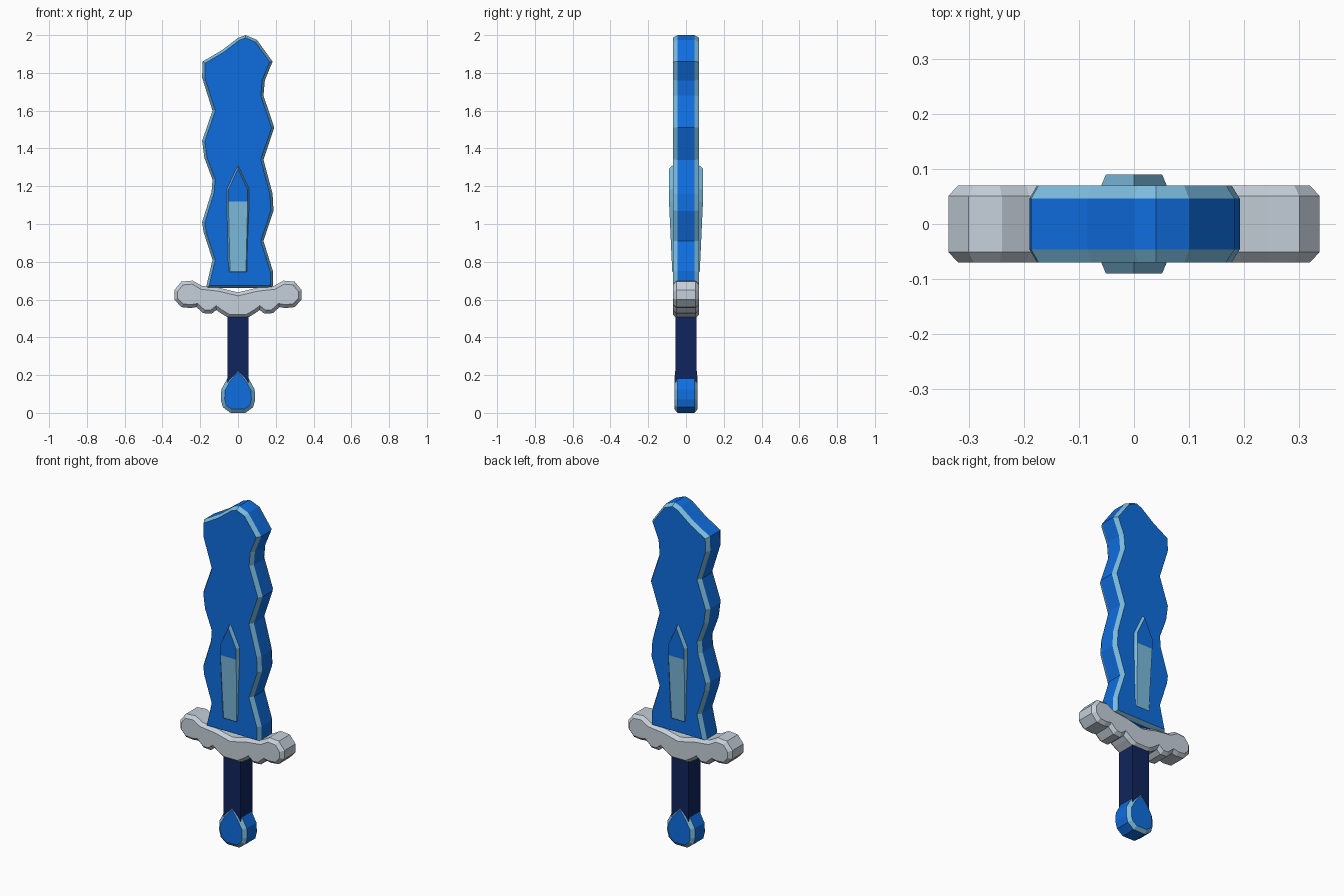
import bpy, bmesh
from mathutils import Vector

if "Cube" in bpy.data.objects:
    bpy.data.objects.remove(bpy.data.objects["Cube"])


def material(name, rgb):
    m = bpy.data.materials.new(name)
    m.diffuse_color = (*rgb, 1)
    m.use_nodes = True
    m.node_tree.nodes["Principled BSDF"].inputs["Base Color"].default_value = m.diffuse_color
    return m


BLUE = material("blade blue", (0.0048, 0.155, 0.74))
LIGHT = material("edge light blue", (0.2, 0.5, 0.73))
SILVER = material("guard silver", (0.56, 0.63, 0.70))
NAVY = material("grip navy", (0.0056, 0.0185, 0.11))


def inset(points, d):
    """Mitred inward offset of a counter-clockwise outline."""
    out = []
    for i, p in enumerate(points):
        p = Vector(p)
        a = (p - Vector(points[i - 1])).normalized()
        b = (Vector(points[(i + 1) % len(points)]) - p).normalized()
        n1, n2 = Vector((-a.y, a.x)), Vector((-b.y, b.x))
        out.append(p + (n1 + n2) * d / (1 + n1.dot(n2)))
    return out


def mirrored(half):
    """Right half, bottom to top, closed with its mirror image."""
    return half + [(-x, z) for x, z in reversed(half) if x > 0]


def slab(name, points, y_side, y_face, d, mats, split=None):
    """Chamfered plate: faces and rim use mats[0], chamfer uses mats[1]."""
    bm = bmesh.new()
    inner = inset(points, d)
    rings = []
    for s, ring, face in ((-1, inner, 1), (-1, points, 0), (1, points, 0), (1, inner, 1)):
        rings.append([bm.verts.new((x, s * (y_face(z) if face else y_side), z)) for x, z in ring])
    n = len(points)
    for k in range(3):
        for i in range(n):
            j = (i + 1) % n
            f = bm.faces.new((rings[k][i], rings[k][j], rings[k + 1][j], rings[k + 1][i]))
            f.material_index = 0 if k == 1 else len(mats) - 1
    caps = [bm.faces.new(rings[0]), bm.faces.new(rings[3])]
    if split:  # front and back panels change colour below this height
        edges = [e for f in caps for e in f.edges]
        bmesh.ops.bisect_plane(bm, geom=caps + list(set(edges)), dist=0.002,
                               plane_co=(0, 0, split), plane_no=(0, 0, 1))
        for f in bm.faces:
            if f.calc_center_median().z < split:
                f.material_index = 1
    bmesh.ops.recalc_face_normals(bm, faces=bm.faces[:])
    me = bpy.data.meshes.new(name)
    bm.to_mesh(me)
    bm.free()
    ob = bpy.data.objects.new(name, me)
    bpy.context.collection.objects.link(ob)
    for m in mats:
        me.materials.append(m)
    return ob


# Wavy blade
slab("blade", [(-.17, .66), (.185, .66), (.185, .75), (.135, .91), (.188, 1.07),
               (.183, 1.16), (.135, 1.34), (.192, 1.51), (.135, 1.68), (.142, 1.76),
               (.183, 1.86), (.10, 1.975), (.04, 2.0), (0, 1.985), (-.085, 1.92),
               (-.187, 1.86), (-.19, 1.775), (-.135, 1.6), (-.19, 1.44), (-.178, 1.35),
               (-.135, 1.235), (-.14, 1.17), (-.19, 1.01), (-.183, .96), (-.135, .81)],
     .046, lambda z: .07, .014, [BLUE, LIGHT])

# Raised pointed ridge on both sides of the blade
slab("blade_ridge", mirrored([(.052, .74), (.061, 1.12), (.061, 1.185), (0, 1.315)]),
     .066, lambda z: .09 if z > 1.118 else .073 + .017 * max(0, z - .75) / .37,
     .010, [BLUE, LIGHT], split=1.12)

# Scalloped cross guard
slab("cross_guard", mirrored([(.05, .503), (.095, .53), (.115, .545), (.14, .525),
                              (.185, .528), (.22, .56), (.25, .555), (.30, .56),
                              (.337, .60), (.337, .65), (.30, .695), (.24, .70),
                              (.19, .672), (.10, .662), (0, .638)]),
     .051, lambda z: .07, .018, [SILVER])

# Square grip
bpy.ops.mesh.primitive_cube_add(size=1, location=(0, 0, .35))
grip = bpy.context.object
grip.name = "grip"
grip.scale = (.112, .112, .44)
grip.data.materials.append(NAVY)

# Teardrop pommel
slab("pommel", mirrored([(.04, 0), (.08, .03), (.091, .07), (.088, .125), (.058, .18), (0, .25)]),
     .045, lambda z: .062 if z < .2 else .058, .02, [BLUE, LIGHT])
